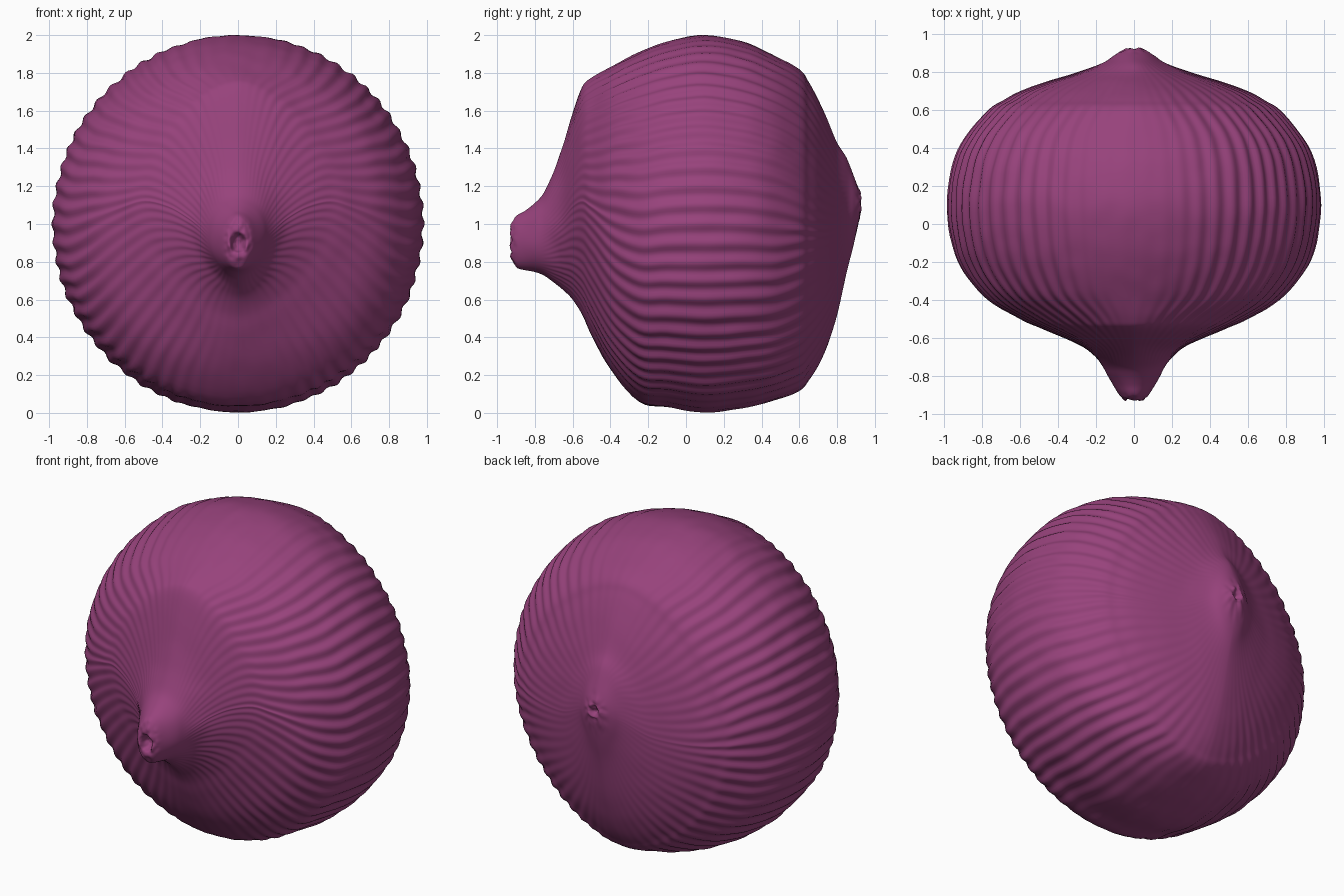
import bpy, bmesh, math
from mathutils import Vector, noise

if "Cube" in bpy.data.objects:
    bpy.data.objects.remove(bpy.data.objects["Cube"])

# Sections along y: (y, top z, bottom z, half width)
SECTIONS = [
    (-.875, .915, .885, .012), (-.895, .94, .86, .028), (-.927, .965, .84, .045),
    (-.915, 1.02, .80, .065), (-.895, 1.045, .768, .082), (-.85, 1.07, .755, .11),
    (-.80, 1.11, .745, .14), (-.75, 1.17, .725, .167), (-.70, 1.28, .69, .205),
    (-.65, 1.42, .65, .265), (-.60, 1.59, .60, .37), (-.55, 1.725, .52, .49),
    (-.50, 1.775, .41, .60), (-.40, 1.83, .23, .765), (-.25, 1.91, .06, .895),
    (-.10, 1.965, .03, .955), (.10, 2.0, .003, .98), (.30, 1.965, .025, .955),
    (.45, 1.90, .06, .89), (.60, 1.82, .115, .765), (.65, 1.75, .17, .69),
    (.70, 1.66, .25, .60), (.75, 1.55, .36, .465), (.80, 1.43, .52, .30),
    (.85, 1.35, .74, .165), (.89, 1.25, .90, .105), (.92, 1.165, 1.04, .055),
    (.925, 1.14, 1.07, .03), (.90, 1.115, 1.09, .012),
]
AROUND, STEPS, RIBS = 448, 5, 62


def smooth(a, b, t):
    t = max(0, min(1, (t - a) / (b - a)))
    return t * t * (3 - 2 * t)


def blend(a, b, c, d, t):
    # Catmull-Rom interpolation
    return b + .5 * t * (c - a + t * (2*a - 5*b + 4*c - d + t * (3*(b - c) + d - a)))


def rows():
    n = len(SECTIONS)
    for i in range(n - 1):
        p = [SECTIONS[max(0, min(n - 1, i + k))] for k in (-1, 0, 1, 2)]
        for s in range(STEPS):
            yield [blend(*v, s / STEPS) for v in zip(*p)]
    yield list(SECTIONS[-1])


# Ribbed seed shell: lofted rings, pinched into a keel towards both ends
bm = bmesh.new()
rings = []
for y, top, bot, w in rows():
    mid, h = (top + bot) / 2, (top - bot) / 2
    keel = 1 + .22 * max(smooth(.45, .75, y) * (1 - smooth(.86, .92, y)),
                         smooth(-.35, -.55, y) * smooth(-.8, -.65, y))
    fade = smooth(-.78, -.35, y) * (1 - smooth(.55, .88, y))
    ring = []
    for k in range(AROUND):
        a = 2 * math.pi * k / AROUND
        c, s = math.cos(a), math.sin(a)
        x = w * math.copysign(abs(c) ** keel, c)
        z = mid + h * math.copysign(abs(s) ** keel, s)
        # radial ribs, strongest on the two sides
        wob = noise.noise(Vector((c * 3, y, s * 3)))
        rib = .0075 * math.cos(RIBS * a + 1.5 * wob) * fade * (.08 + .92 * smooth(.1, .6, abs(c)))
        rough = .004 * noise.noise(Vector((x, y, z)) * 9) * smooth(0, .2, w)
        # torn scars at both tips
        scar = .012 * noise.noise(Vector((x, y, z)) * 30) * (1 - smooth(.04, .1, w))
        f = rib + rough
        ring.append(bm.verts.new((x + f * c, y + scar, max(0, z + f * s))))
    rings.append(ring)
for r0, r1 in zip(rings, rings[1:]):
    for k in range(AROUND):
        j = (k + 1) % AROUND
        bm.faces.new((r0[k], r0[j], r1[j], r1[k]))
bm.faces.new(rings[0])
bm.faces.new(rings[-1])
bmesh.ops.recalc_face_normals(bm, faces=bm.faces)
for f in bm.faces:
    f.smooth = True

mesh = bpy.data.meshes.new("seed_shell")
bm.to_mesh(mesh)
bm.free()
shell = bpy.data.objects.new("seed_shell", mesh)
bpy.context.collection.objects.link(shell)
purple = bpy.data.materials.new("plum_purple")
purple.diffuse_color = (.31, .055, .20, 1)
purple.use_nodes = True
purple.node_tree.nodes["Principled BSDF"].inputs["Base Color"].default_value = purple.diffuse_color
mesh.materials.append(purple)
